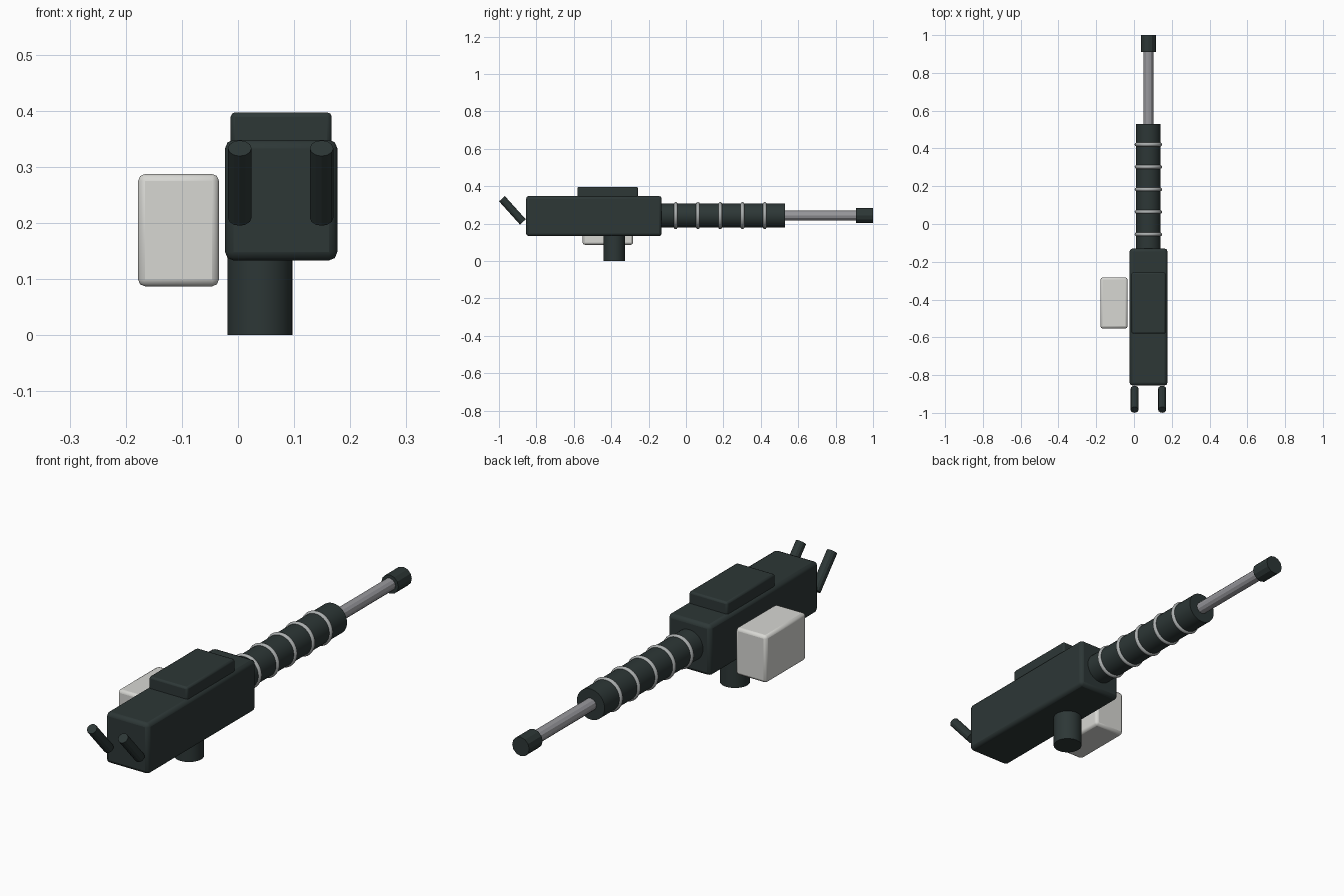
import bpy
import math

cube = bpy.data.objects.get("Cube")
if cube:
    bpy.data.objects.remove(cube, do_unlink=True)


def material(name, color, roughness=0.6):
    m = bpy.data.materials.new(name)
    m.use_nodes = True
    m.diffuse_color = (*color, 1)
    bsdf = m.node_tree.nodes["Principled BSDF"]
    bsdf.inputs["Base Color"].default_value = (*color, 1)
    bsdf.inputs["Roughness"].default_value = roughness
    return m


GUNMETAL = material("dark gunmetal", (0.026, 0.038, 0.037))
STEEL = material("barrel steel", (0.31, 0.31, 0.33))
RING = material("ring grey", (0.40, 0.42, 0.42))
PALE = material("pale box grey", (0.68, 0.68, 0.65))


def finish(name, mat, angle=35):
    ob = bpy.context.object
    ob.name = ob.data.name = name
    ob.data.materials.append(mat)
    bpy.ops.object.shade_smooth_by_angle(angle=math.radians(angle))
    return ob


def box(name, lo, hi, bevel, mat):
    """Rounded box between two opposite corners."""
    center = [(a + b) / 2 for a, b in zip(lo, hi)]
    bpy.ops.mesh.primitive_cube_add(size=1, location=center)
    bpy.context.object.scale = [b - a for a, b in zip(lo, hi)]
    bpy.ops.object.transform_apply(location=False, rotation=False, scale=True)
    ob = finish(name, mat)
    mod = ob.modifiers.new("Rounded edges", "BEVEL")
    mod.width = bevel
    mod.segments = 2
    # keep the bevel ahead of any smoothing modifier
    ob.modifiers.move(len(ob.modifiers) - 1, 0)
    return ob


def cylinder(name, center, radius, length, sides, mat, tilt=0.0, angle=35):
    """Cylinder along z, tipped about x by tilt degrees."""
    bpy.ops.mesh.primitive_cylinder_add(
        vertices=sides, radius=radius, depth=length, location=center,
        rotation=(math.radians(tilt), 0, 0))
    return finish(name, mat, angle)


AXIS_X, AXIS_Z = 0.076, 0.243


def along_barrel(name, y0, y1, radius, sides, mat, angle=35):
    return cylinder(name, (AXIS_X, (y0 + y1) / 2, AXIS_Z), radius,
                    y1 - y0, sides, mat, tilt=90, angle=angle)


# Body and raised top cover
box("receiver", (-0.023, -0.855, 0.133), (0.177, -0.13, 0.348), 0.015, GUNMETAL)
box("top_cover", (-0.013, -0.58, 0.325), (0.167, -0.257, 0.397), 0.008, GUNMETAL)

# Side box and mounting post
box("ammo_box", (-0.178, -0.553, 0.087), (-0.034, -0.283, 0.287), 0.012, PALE)
cylinder("mounting_post", (0.039, -0.384, 0.08), 0.058, 0.16, 32, GUNMETAL)

# Barrel assembly
along_barrel("barrel_jacket", -0.15, 0.53, 0.065, 32, GUNMETAL)
along_barrel("barrel", 0.5, 0.93, 0.026, 12, STEEL, angle=20)
along_barrel("muzzle", 0.91, 1.0, 0.04, 12, GUNMETAL, angle=20)

# Cooling rings around the jacket
for i in range(5):
    bpy.ops.mesh.primitive_torus_add(
        major_radius=0.0625, minor_radius=0.01, major_segments=32,
        minor_segments=10, location=(AXIS_X, -0.055 + 0.119 * i, AXIS_Z),
        rotation=(math.pi / 2, 0, 0))
    finish(f"jacket_ring_{i + 1}", RING, 60)

# Pair of tilted rear grips
for side, offset in (("right", -0.073), ("left", 0.073)):
    cylinder(f"{side}_grip", (AXIS_X + offset, -0.928, 0.271), 0.021, 0.167,
             12, GUNMETAL, tilt=42, angle=20)
